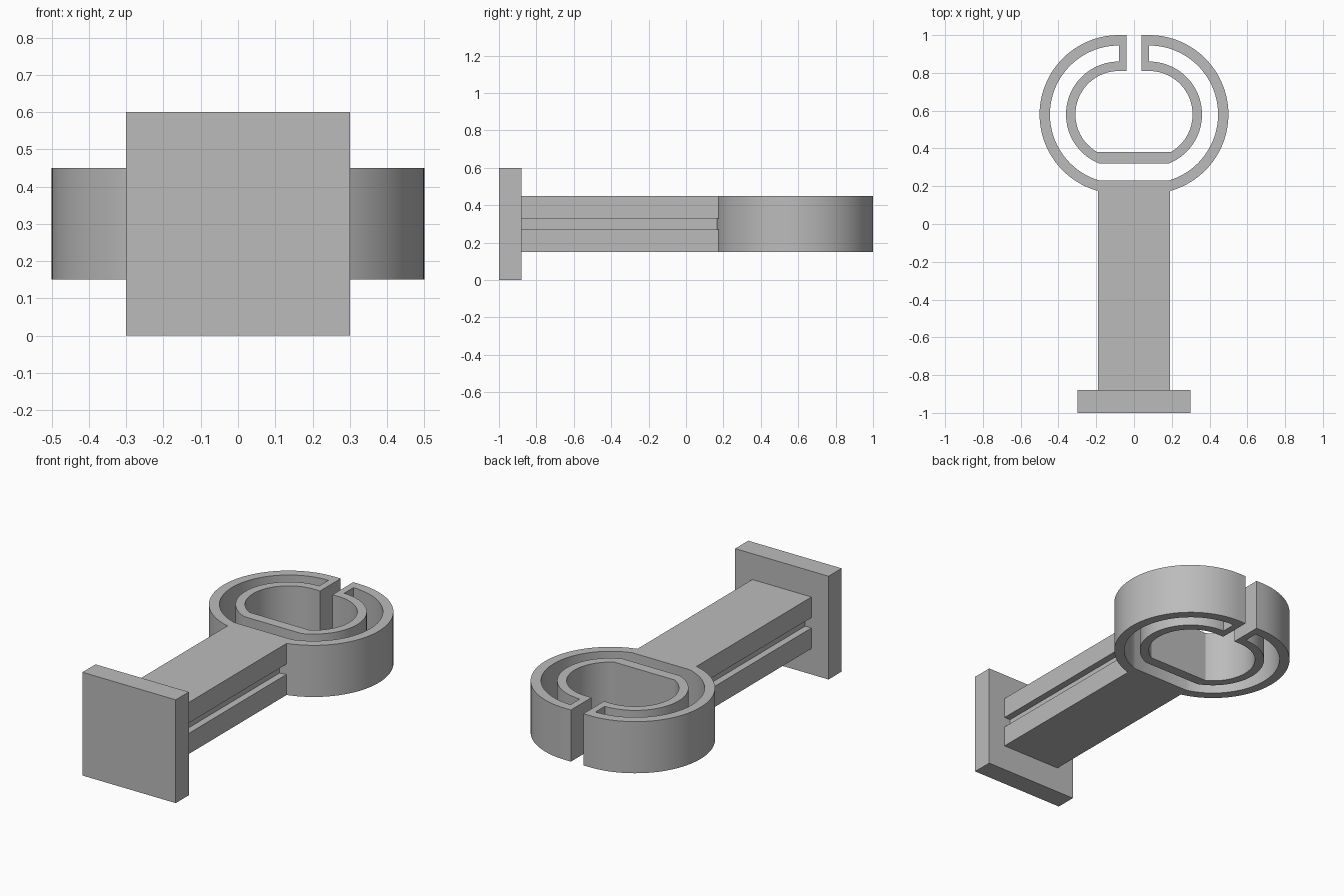
import bpy
import math

# Remove the default cube
old = bpy.data.objects.get("Cube")
if old:
    bpy.data.objects.remove(old, do_unlink=True)

GREY = (0.5, 0.5, 0.5, 1.0)
grey = bpy.data.materials.new("plain grey")
grey.use_nodes = True
grey.diffuse_color = GREY
grey.node_tree.nodes["Principled BSDF"].inputs["Base Color"].default_value = GREY

CX, CY = 0.08, 0.58            # centre of the right-hand arcs
R_OUT, R_SLOT_OUT, R_SLOT_IN, R_IN = 0.42, 0.365, 0.28, 0.23
STEM = 0.19                    # half width of the stem
GROOVE = 0.15                  # half width between the groove floors


def arc(r, start, end, n=48):
    """Points on an arc about the right-hand centre, angles in radians."""
    return [(CX + r * math.cos(start + (end - start) * i / n),
             CY + r * math.sin(start + (end - start) * i / n)) for i in range(n + 1)]


def angle_at_y(r, y):
    return math.asin((y - CY) / r)


def angle_at_x(r, x):
    return -math.acos((x - CX) / r)


def mirrored(half):
    """Close a right-hand half outline with its mirror image."""
    return half + [(-x, y) for x, y in reversed(half)]


def extrude(name, outlines, z0, z1):
    """Solid between two heights from flat outlines; inner ones become holes."""
    curve = bpy.data.curves.new(name, "CURVE")
    curve.dimensions = "2D"
    curve.fill_mode = "BOTH"
    curve.extrude = (z1 - z0) / 2
    for pts in outlines:
        spline = curve.splines.new("POLY")
        spline.points.add(len(pts) - 1)
        for p, (x, y) in zip(spline.points, pts):
            p.co = (x, y, 0, 1)
        spline.use_cyclic_u = True
    obj = bpy.data.objects.new(name, curve)
    obj.location.z = (z0 + z1) / 2
    bpy.context.collection.objects.link(obj)
    bpy.ops.object.select_all(action="DESELECT")
    obj.select_set(True)
    bpy.context.view_layer.objects.active = obj
    bpy.ops.object.convert(target="MESH")
    obj = bpy.context.view_layer.objects.active
    # Weld the caps to the walls
    bpy.ops.object.mode_set(mode="EDIT")
    bpy.ops.mesh.select_all(action="SELECT")
    bpy.ops.mesh.remove_doubles(threshold=0.0001)
    bpy.ops.mesh.normals_make_consistent(inside=False)
    bpy.ops.object.mode_set(mode="OBJECT")
    obj.data.materials.clear()
    obj.data.materials.append(grey)
    return obj


# Stem and split double ring, in one outline with a slot between the rings
top = math.pi / 2
outline = mirrored(
    [(STEM, -0.88)]
    + arc(R_OUT, angle_at_x(R_OUT, STEM), top)
    + [(0.04, CY + R_OUT), (0.04, CY + R_IN)]
    + arc(R_IN, top, angle_at_y(R_IN, 0.38)))
slot_outer = arc(R_SLOT_OUT, angle_at_y(R_SLOT_OUT, 0.23), top)
slot_inner = arc(R_SLOT_IN, top, angle_at_y(R_SLOT_IN, 0.32))
slot = mirrored(slot_outer + slot_inner)
clip = extrude("stem_and_clip_ring", [outline, slot], 0.15, 0.45)

# Side grooves, ending on the curve of the ring
groove_end = arc(R_OUT, angle_at_x(R_OUT, GROOVE), angle_at_x(R_OUT, STEM), 6)
groove = [(GROOVE, -0.9)] + groove_end + [(0.25, groove_end[-1][1]), (0.25, -0.9)]
for side, sign in (("left", 1), ("right", -1)):
    cutter = extrude(side + "_groove_cutter", [[(sign * x, y) for x, y in groove]], 0.27, 0.33)
    cutter.hide_render = True
    cut = clip.modifiers.new(side + "_groove", "BOOLEAN")
    cut.operation = "DIFFERENCE"
    cut.solver = "EXACT"
    cut.object = cutter
    bpy.ops.object.select_all(action="DESELECT")
    clip.select_set(True)
    bpy.context.view_layer.objects.active = clip
    bpy.ops.object.modifier_apply(modifier=cut.name)
    bpy.data.objects.remove(cutter, do_unlink=True)
bpy.ops.object.shade_smooth_by_angle(angle=math.radians(30))

# Square mounting plate
bpy.ops.mesh.primitive_cube_add(size=1, location=(0, -0.94, 0.3))
plate = bpy.context.object
plate.name = "mounting_plate"
plate.scale = (0.6, 0.12, 0.6)
bpy.ops.object.transform_apply(location=False, rotation=False, scale=True)
plate.data.materials.append(grey)
